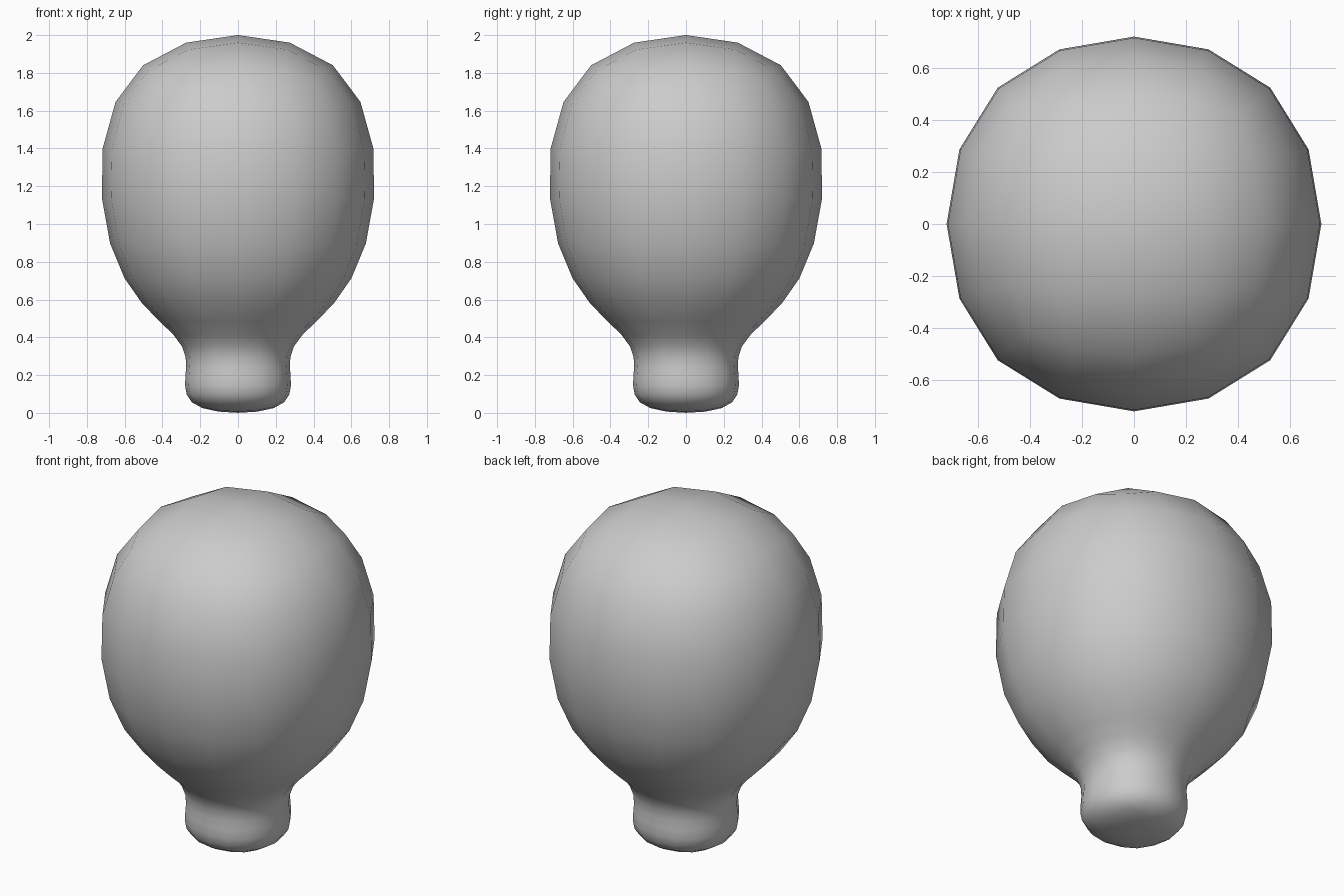
import bpy
import bmesh

cube = bpy.data.objects.get("Cube")
if cube:
    bpy.data.objects.remove(cube, do_unlink=True)

# Single plain grey
grey = bpy.data.materials.new("plain_grey")
grey.use_nodes = True
colour = (0.6, 0.6, 0.6, 1.0)
grey.diffuse_color = colour
grey.node_tree.nodes["Principled BSDF"].inputs["Base Color"].default_value = colour

# Square cage rings from crown to base: half width, height
RINGS = [(0.82, 2.112), (0.835, 0.72), (0.272, 0.39), (0.31, 0.2), (0.31, -0.017)]
CORNERS = [(1, 1), (-1, 1), (-1, -1), (1, -1)]

bm = bmesh.new()
loops = [[bm.verts.new((sx * a, sy * a, z)) for sx, sy in CORNERS] for a, z in RINGS]
bm.faces.new(loops[0])
bm.faces.new(loops[-1][::-1])
for upper, lower in zip(loops, loops[1:]):
    for i in range(4):
        j = (i + 1) % 4
        bm.faces.new((upper[i], lower[i], lower[j], upper[j]))
bmesh.ops.recalc_face_normals(bm, faces=bm.faces[:])
for face in bm.faces:
    face.smooth = True

# Rounded bulb with a short neck
mesh = bpy.data.meshes.new("bulb_body")
bm.to_mesh(mesh)
bm.free()
mesh.materials.append(grey)
bulb = bpy.data.objects.new("bulb_body", mesh)
bpy.context.collection.objects.link(bulb)

subdivision = bulb.modifiers.new("rounding", 'SUBSURF')
subdivision.levels = 2
subdivision.render_levels = 2
